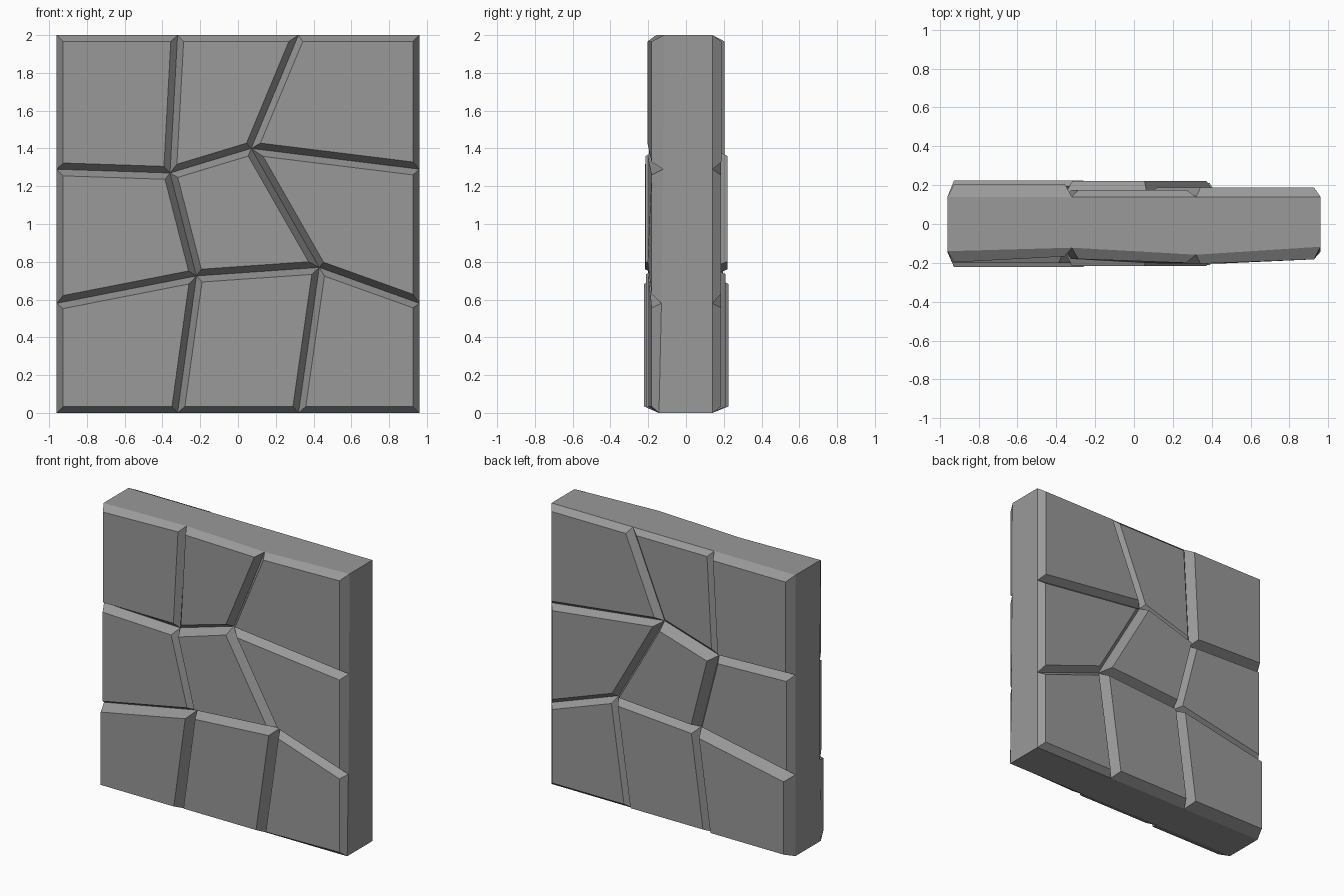
import bpy, bmesh
from mathutils import Vector

if "Cube" in bpy.data.objects:
    bpy.data.objects.remove(bpy.data.objects["Cube"])

# Joint lines between the stones: (x, z), rows from bottom to top
GRID = [
    [(-0.96, 0.0), (-0.32, 0.0), (0.32, 0.0), (0.96, 0.0)],
    [(-0.96, 0.58), (-0.22, 0.725), (0.43, 0.77), (0.96, 0.58)],
    [(-0.96, 1.29), (-0.36, 1.27), (0.07, 1.40), (0.96, 1.29)],
    [(-0.96, 2.0), (-0.32, 2.0), (0.32, 2.0), (0.96, 2.0)],
]
# Depth of the joint corners (front is uneven, back is flat)
FRONT_DEPTH = [
    [0.145, 0.145, 0.145, 0.143],
    [0.135, 0.145, 0.14, 0.13],
    [0.135, 0.135, 0.145, 0.122],
    [0.14, 0.122, 0.158, 0.117],
]
BACK_DEPTH = [[0.14] * 4 for _ in range(4)]
# Depth of each stone face at its left and right edge
FRONT_CAP = [
    [(0.222, 0.222), (0.212, 0.212), (0.2, 0.182)],
    [(0.2, 0.2), (0.217, 0.215), (0.203, 0.182)],
    [(0.197, 0.167), (0.18, 0.2), (0.204, 0.182)],
]
BACK_CAP = [[(d, d) for d in row] for row in
            [(0.225, 0.21, 0.185), (0.195, 0.22, 0.185), (0.205, 0.175, 0.188)]]
INSET = 0.034


def inset_quad(pts, d):
    """Move every edge of a counter-clockwise quad inwards by d."""
    out = []
    for i in range(4):
        p = Vector(pts[i])
        a = (p - Vector(pts[i - 1])).normalized()
        b = (Vector(pts[(i + 1) % 4]) - p).normalized()
        na, nb = Vector((-a.y, a.x)), Vector((-b.y, b.x))
        out.append(p + (na + nb) * d / (1 + na.dot(nb)))
    return out


def add_side(bm, sign, depth, caps):
    """Joint grid plus a raised, chamfered stone in each cell."""
    base = [[bm.verts.new((x, sign * depth[r][c], z))
             for c, (x, z) in enumerate(row)] for r, row in enumerate(GRID)]
    for r in range(3):
        for c in range(3):
            ids = [(r, c), (r, c + 1), (r + 1, c + 1), (r + 1, c)]
            inner = inset_quad([GRID[i][j] for i, j in ids], INSET)
            cap = [bm.verts.new((p.x, sign * caps[r][c][j - c], p.y))
                   for p, (i, j) in zip(inner, ids)]
            bm.faces.new(cap)
            for k in range(4):
                n = (k + 1) % 4
                (i, j), (u, v) = ids[k], ids[n]
                bm.faces.new((base[i][j], base[u][v], cap[n], cap[k]))
    return base


def rim(base):
    """Corners around the outside of the grid, in order."""
    return (base[0] + [base[1][3], base[2][3]] + base[3][::-1]
            + [base[2][0], base[1][0]])


bm = bmesh.new()
front = rim(add_side(bm, -1, FRONT_DEPTH, FRONT_CAP))
back = rim(add_side(bm, 1, BACK_DEPTH, BACK_CAP))

# Flat edges of the slab
for i in range(len(front)):
    j = (i + 1) % len(front)
    bm.faces.new((front[i], back[i], back[j], front[j]))

bmesh.ops.recalc_face_normals(bm, faces=bm.faces[:])
mesh = bpy.data.meshes.new("stone_wall_panel")
bm.to_mesh(mesh)
bm.free()
wall = bpy.data.objects.new("stone_wall_panel", mesh)
bpy.context.collection.objects.link(wall)

# Dark grey stone
stone = bpy.data.materials.new("dark_stone")
stone.diffuse_color = (0.32, 0.32, 0.32, 1)
stone.use_nodes = True
stone.node_tree.nodes["Principled BSDF"].inputs["Base Color"].default_value = stone.diffuse_color
mesh.materials.append(stone)
